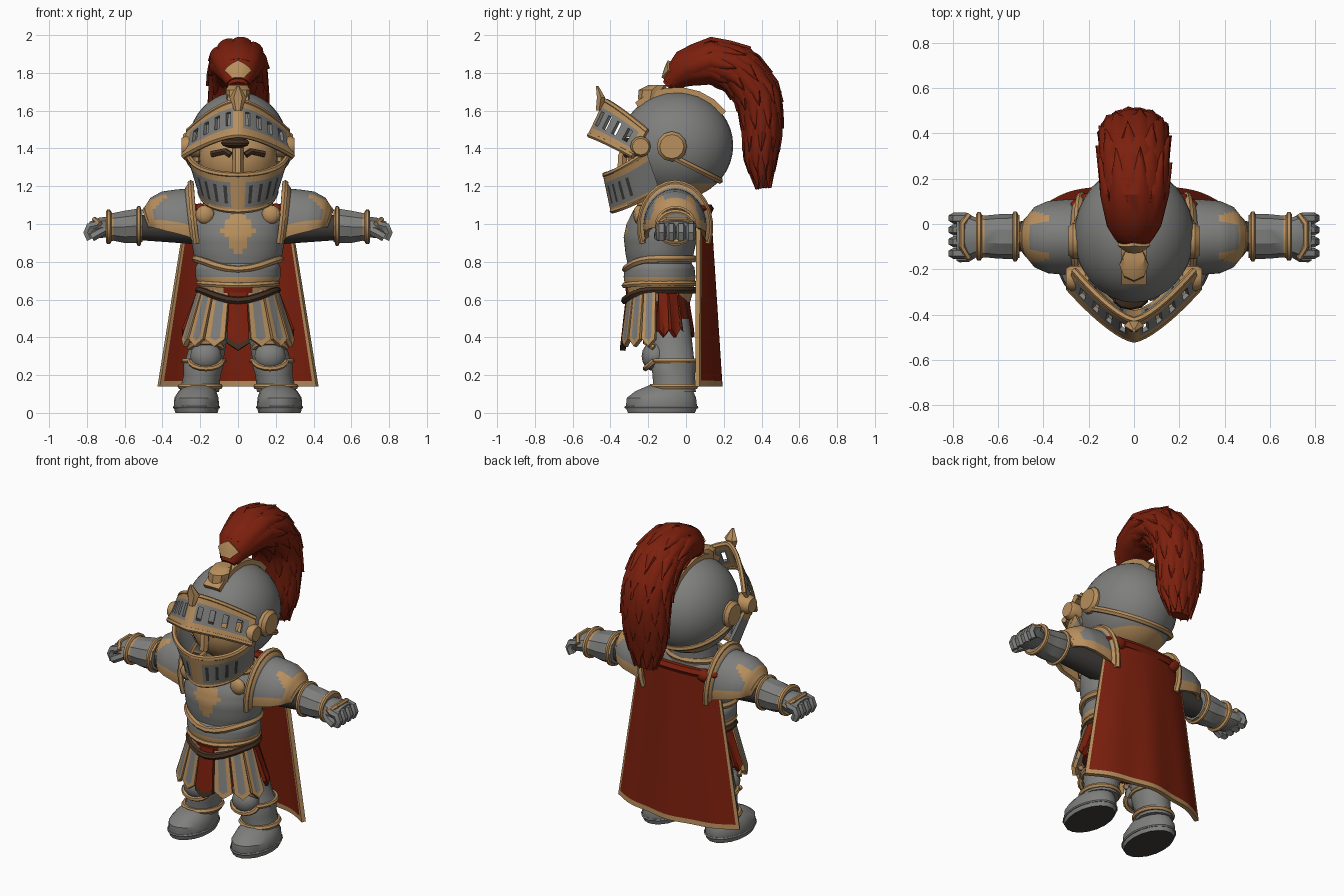
import bpy, bmesh
from math import sin, cos, pi, radians, sqrt
from mathutils import Vector

if "Cube" in bpy.data.objects:
    bpy.data.objects.remove(bpy.data.objects["Cube"])
made = []


def material(name, rgb):
    m = bpy.data.materials.new(name)
    m.use_nodes = True
    m.diffuse_color = (*rgb, 1)
    m.node_tree.nodes["Principled BSDF"].inputs["Base Color"].default_value = (*rgb, 1)
    return m


STEEL = material("steel grey", (.21, .21, .205))
GOLD = material("tan gold", (.48, .275, .11))
RED = material("deep red", (.2, .014, .004))
BROWN = material("dark brown", (.06, .03, .015))
DARK = material("dark grey", (.05, .047, .043))


def add(name, data, mats):
    ob = bpy.data.objects.new(name, data)
    bpy.context.collection.objects.link(ob)
    for m in mats:
        data.materials.append(m)
    made.append(ob)
    return ob


def surf(name, fs, nu, nv, mats, rule=None, thick=0, cap=None):
    """Grid surfaces f(u in -1..1, v in 0..1); rule gives a material index, or None for a hole."""
    bm = bmesh.new()
    for f in fs if isinstance(fs, list) else [fs]:
        g = [[bm.verts.new(f(2 * i / nu - 1, j / nv)) for i in range(nu + 1)] for j in range(nv + 1)]
        for j in range(nv):
            for i in range(nu):
                u, v = (2 * i + 1) / nu - 1, (j + .5) / nv
                idx = rule(u, v, Vector(f(u, v))) if rule else 0
                if idx is not None:
                    q = bm.faces.new((g[j][i], g[j][i + 1], g[j + 1][i + 1], g[j + 1][i]))
                    q.material_index = idx
    bmesh.ops.delete(bm, geom=[v for v in bm.verts if not v.link_faces], context='VERTS')
    bmesh.ops.remove_doubles(bm, verts=bm.verts, dist=.0005)
    if cap is not None:
        for q in bmesh.ops.holes_fill(bm, edges=bm.edges, sides=0)["faces"]:
            q.material_index = cap
    bmesh.ops.recalc_face_normals(bm, faces=bm.faces)
    me = bpy.data.meshes.new(name)
    bm.to_mesh(me)
    bm.free()
    ob = add(name, me, mats)
    if thick:
        mod = ob.modifiers.new("thickness", 'SOLIDIFY')
        mod.thickness, mod.offset = thick, 0
    return ob


def at(rows, v):
    k = v * (len(rows) - 1)
    i = min(int(k), len(rows) - 2)
    return [a + (b - a) * (k - i) for a, b in zip(rows[i], rows[i + 1])]


def loft(name, rows, mats, axis='z', s=1, n=16, sub=1, rule=None, cap=0):
    """Stacked ellipses: position, two radii, two centre coordinates."""
    def f(u, v):
        p, ra, rb, ca, cb = at(rows, v)
        a, b = ca + ra * cos(pi * u), cb + rb * sin(pi * u)
        return (a * s, b, p) if axis == 'z' else (p * s, a, b)
    return surf(name, f, n, (len(rows) - 1) * sub, mats, rule, cap=cap)


def ball(name, c, r, mats, nu=20, nv=12, rule=None):
    return surf(name, lambda u, v: (c[0] + r[0] * sin(pi * v) * sin(pi * u),
                                    c[1] - r[1] * sin(pi * v) * cos(pi * u),
                                    c[2] + r[2] * cos(pi * v)), nu, nv, mats, rule)


def tube(name, pts, r, mat, closed=False):
    cu = bpy.data.curves.new(name, 'CURVE')
    cu.dimensions, cu.bevel_depth, cu.bevel_resolution, cu.use_fill_caps = '3D', r, 1, True
    sp = cu.splines.new('POLY')
    sp.points.add(len(pts) - 1)
    for p, co in zip(sp.points, pts):
        p.co = (*co, 1)
    sp.use_cyclic_u = closed
    return add(name, cu, [mat])


def hoop(name, row, r, mat, axis='z', s=1, dip=0):
    p, ra, rb, ca, cb = row
    pts = []
    for i in range(24):
        c, d = cos(i * pi / 12), sin(i * pi / 12)
        if axis == 'z':
            pts.append(((ca + ra * c) * s, cb + rb * d, p - dip * max(0, -d) ** 3))
        else:
            pts.append((p * s, ca + ra * c, cb + rb * d))
    return tube(name, pts, r, mat, True)


# Helmet dome with face opening
def dome_rule(u, v, co):
    if co.y < -.2 and co.z < 1.48 and abs(co.x) < .21:
        return None
    return 1 if v > .75 else 0


ball("helmet_dome", (0, -.05, 1.415), (.265, .3, .285), [STEEL, GOLD], 32, 20, dome_rule)
ball("face", (0, -.12, 1.35), (.21, .19, .2), [GOLD])
for s, side in ((1, "left"), (-1, "right")):
    tube("brow_" + side, [(s * .04, -.315, 1.365), (s * .07, -.305, 1.385), (s * .14, -.275, 1.37)], .018, BROWN)
    tube("cheek_trim_" + side, [(s * .2, -.23, 1.46), (s * .225, -.22, 1.4), (s * .22, -.22, 1.33)], .018, GOLD)
tube("nose_plate", [(0, -.31, 1.42), (0, -.335, 1.36), (0, -.34, 1.27)], .028, GOLD)
ball("hair_tuft", (-.015, -.33, 1.43), (.08, .05, .03), [BROWN], 10, 6)

rim = []
for i in range(21):
    a, y = radians(-100 + 10 * i), 0
    for _ in range(8):
        z = 1.32 - .5 * y
        c = sqrt(1 - ((z - 1.415) / .285) ** 2)
        y = -.05 + .3 * c * cos(a)
    rim.append((.27 * c * sin(a), y, z))
tube("helmet_back_rim", rim, .018, GOLD)
surf("crown_ridge", lambda u, v: (.055 * u, -.05 + .31 * sin(1.7 * v - .75), 1.415 + .295 * cos(1.7 * v - .75)),
     2, 6, [GOLD], thick=.03)
loft("plume_socket", [(1.66, .06, .065, 0, -.19), (1.71, .065, .07, 0, -.18), (1.735, .05, .05, 0, -.15)], [GOLD], n=8)


# Raised visor and lower face guard
def between(lo, hi, power, zpower):
    def f(u, v):
        x, y, z, dy, dz = (a + (b - a) * v for a, b in zip(lo, hi))
        w = abs(u)
        return (x * sin(u * pi / 2) if zpower > 1.8 else x * u, y + dy * w ** power, z + dz * w ** zpower)
    return f


def visor_rule(u, v, co):
    k = int(abs(u) * 24)
    if v < .2 or v > .8 or k < 2 or k > 21:
        return 1
    return None if k % 5 > 2 and .3 < v < .7 else 0


def guard_rule(u, v, co):
    k = int(abs(u) * 20)
    if v < .1 or v > .8 or k < 2:
        return 1
    return 2 if k % 3 == 0 and k < 13 and .15 < v < .75 else 0


visor = between((.29, -.51, 1.47, .23, -.11), (.265, -.425, 1.65, .22, -.16), 1.4, 1.6)
guard = between((.2, -.39, 1.07, .25, .11), (.262, -.43, 1.26, .22, .12), 1.6, 2)
surf("visor", visor, 48, 10, [STEEL, GOLD], visor_rule, .02)
surf("face_guard", guard, 40, 10, [STEEL, GOLD, DARK], guard_rule, .02)
for part, f in (("visor", visor), ("guard", guard)):
    for v, edge in ((0, "lower"), (1, "upper")):
        tube(f"{part}_{edge}_trim", [f(i / 12, v) for i in range(-12, 13)], .015, GOLD)
loft("visor_crest", [(1.6, .02, .02, 0, -.46), (1.67, .045, .025, 0, -.45), (1.73, .008, .008, 0, -.47)], [GOLD], n=6)
for s, side in ((1, "left"), (-1, "right")):
    for part, y, r, x in (("ear_disc", -.075, .08, .29), ("visor_pivot", -.24, .055, .3)):
        loft(f"{part}_{side}", [(.2, r, r, y, 1.41), (x - .02, r, r, y, 1.41), (x, r * .8, r * .8, y, 1.41)],
             [GOLD], 'x', s, 12)

# Plume: y, z, thickness, width along the arc
ARC = [(-.1, 1.73, .03, .045), (-.01, 1.82, .09, .11), (.13, 1.865, .11, .135), (.28, 1.82, .115, .14),
       (.385, 1.68, .11, .14), (.405, 1.51, .095, .135), (.395, 1.34, .075, .115), (.41, 1.19, .03, .06)]


def plume(t, th, scale=1):
    y, z, r, w = at(ARC, min(t, 1))
    a, b = at(ARC, max(t - .07, 0)), at(ARC, min(t + .07, 1))
    d = Vector((b[0] - a[0], b[1] - a[1])).normalized()
    k = r * scale * sin(th)
    return (w * scale * cos(th), y - d.y * k, z + d.x * k)


def feather(t, th):
    return lambda u, v: plume(t + .4 * v, th + .42 * u * (1 - v ** 3), .95 + .2 * v * (1 - .5 * u * u))


surf("plume_core", lambda u, v: plume(v, pi * u), 24, 21, [RED], cap=0)
surf("plume_feathers", [feather(.02 + .1 * i, 2 * pi * (k + i % 2 / 2) / 9) for i in range(7) for k in range(9)],
     4, 6, [RED], thick=.018)
surf("plume_leaf", lambda u, v: plume(.02 + .085 * v * (1 - .35 * abs(u)), pi / 2 + u * (.5 + .35 * v), 1.12),
     6, 6, [GOLD], thick=.025)

# Torso, belt and neck
TORSO = [(.58, .2, .16, 0, -.14), (.65, .2, .18, 0, -.14), (.72, .225, .19, 0, -.14), (.77, .225, .185, 0, -.14),
         (.79, .215, .17, 0, -.14), (.84, .235, .18, 0, -.14), (.93, .25, .195, 0, -.135), (1.0, .245, .185, 0, -.13),
         (1.07, .2, .16, 0, -.12), (1.13, .13, .11, 0, -.1)]


def torso_rule(u, v, co):
    if co.y < -.15 and abs(co.x) < .08 and co.z < .67:
        return 2
    emblem = co.y < -.15 and abs(co.x) < .1 - abs(co.z - .965) * .8
    return 1 if emblem or co.z < .715 else 0


loft("torso_armour", TORSO, [STEEL, GOLD, RED], n=64, sub=3, rule=torso_rule)
hoop("chest_band", (.815, .225, .18, 0, -.14), .02, GOLD, dip=.055)
hoop("belt_trim", (.685, .208, .185, 0, -.14), .016, GOLD, dip=.01)
hoop("belt", (.65, .208, .185, 0, -.14), .02, BROWN, dip=.055)
hoop("collar", (1.1, .17, .14, 0, -.1), .02, GOLD)
loft("neck", [(1.05, .15, .13, 0, -.08), (1.22, .14, .13, 0, -.07)], [STEEL])


# Skirt strips around the hips
def strip(deg, half, low):
    def f(u, v):
        a = radians(deg + half * u)
        return (sin(a) * (.205 + .085 * v), -.15 - cos(a) * (.15 + .035 * v),
                .65 - (.65 - low) * v - .04 * v * (1 - abs(u)))
    return f


def trim(u, v, co):
    return 1 if abs(u) > .5 or v > .85 else 0


loft("under_skirt", [(.43, .24, .155, 0, -.14), (.64, .19, .15, 0, -.14)], [RED], n=24)
surf("steel_skirt_strips", [strip(s * d, 11.5, .39) for s in (1, -1) for d in (25, 50, 75)],
     8, 10, [STEEL, GOLD], trim, .022)
surf("red_skirt_strips", [strip(100 + 20 * i, 9, .44) for i in range(9)], 4, 6, [RED], thick=.02)
surf("front_strip", strip(0, 12, .37), 6, 10, [RED, BROWN], lambda u, v, co: int(v > .9), .03)

# Cape with border
surf("cape", lambda u, v: ((.27 + .15 * v) * u, .065 + (1 - u * u) * (.055 + .055 * v) + .006 * v * cos(9 * u),
                           1.08 - .94 * v), 48, 32, [RED, GOLD],
     lambda u, v, co: 1 if abs(u) > .94 or v > .96 else 0, .025)
tube("cape_collar", [(.26 * sin(i * pi / 12), .07 + .05 * cos(i * pi / 12), 1.08) for i in range(-6, 7)], .028, RED)


# Shoulder shell wrapped around the arm, higher at its outer end
SHOULDER = [(.25, .23), (.275, .19), (.33, .185), (.4, .175), (.455, .145), (.49, .09)]


def shoulder(s):
    def f(u, v):
        x, r = at(SHOULDER, v)
        a = radians(112 - 24 * v) * u
        return (s * (x - .03 * u * u), -.058 + (.8 + .08 * v) * r * sin(a), .985 + r * cos(a))
    return f


def shoulder_rule(u, v, co):
    accent = .25 < abs(u) < .6 and v > .5 and abs(u) < v - .2
    return 1 if v < .14 or v > .8 or abs(u) > .82 or accent else 0


# Arms and legs
for s, side in ((1, "left"), (-1, "right")):
    surf("shoulder_plate_" + side, shoulder(s), 32, 15, [STEEL, GOLD], shoulder_rule, .024)
    tube("shoulder_collar_" + side, [shoulder(s)(i / 8, 0) for i in range(-8, 9)], .018, GOLD)
    tube("shoulder_rim_" + side, [shoulder(s)(i / 8, 1) for i in range(-8, 9)], .016, GOLD)
    ball("chest_stud_" + side, (s * .175, -.25, 1.05), (.05, .03, .05), [GOLD], 12, 8)
    ball("cape_knot_" + side, (s * .2, .1, 1.07), (.05, .04, .04), [RED], 10, 6)
    loft("upper_arm_" + side, [(.18, .09, .09, -.055, .98), (.53, .065, .065, -.055, .98)], [DARK], 'x', s, 12)
    loft("forearm_" + side, [(.505, .095, .09, -.055, .99), (.535, .1, .095, -.055, .99), (.6, .098, .09, -.055, .985),
                             (.66, .092, .077, -.055, .985), (.69, .1, .082, -.055, .985)],
         [STEEL, GOLD], 'x', s, 10, rule=lambda u, v, co: 1 if v < .25 or v > .75 else 0)
    hoop("elbow_band_" + side, (.525, .1, .095, -.055, .99), .012, GOLD, 'x', s)
    hoop("wrist_band_" + side, (.685, .095, .08, -.055, .985), .014, GOLD, 'x', s)
    loft("hand_" + side, [(.68, .075, .055, -.055, .985), (.73, .098, .058, -.055, .98), (.785, .09, .045, -.05, .97)],
         [STEEL], 'x', s, 10)
    for k in range(4):
        y = -.13 + .052 * k
        tube(f"finger_{k + 1}_{side}", [(s * .74, y, .995), (s * .785, y, .985), (s * .797, y, .955), (s * .78, y, .92)],
             .025, STEEL)
    tube("thumb_" + side, [(s * .7, -.12, .97), (s * .74, -.145, .95), (s * .775, -.145, .93)], .025, STEEL)
    tube("hand_trim_" + side, [(s * .73, -.15, 1.0), (s * .76, -.1, 1.025), (s * .76, 0, 1.025), (s * .73, .04, 1.0)],
         .014, GOLD)

    loft("leg_" + side, [(.5, .085, .1, .13, -.08), (.38, .095, .11, .155, -.075), (.29, .1, .115, .175, -.07),
                         (.27, .11, .125, .18, -.065), (.2, .098, .115, .19, -.065), (.11, .105, .115, .205, -.06)],
         [STEEL], s=s, n=14)
    ball("knee_cap_" + side, (s * .17, -.165, .3), (.085, .07, .08), [STEEL], 14, 8)
    for part, z, tilt in (("lower", .275, -.04), ("upper", .345, .03)):
        tube(f"knee_{part}_trim_{side}", [(s * (.17 + .085 * sin(i * pi / 8)), -.17 - .045 * cos(i * pi / 8),
                                           z + tilt * cos(i * pi / 8)) for i in range(-4, 5)], .015, GOLD)
    hoop("knee_band_" + side, (.275, .108, .122, .18, -.065), .014, GOLD, s=s)
    hoop("ankle_band_" + side, (.14, .104, .115, .2, -.065), .016, GOLD, s=s)
    loft("boot_" + side, [(0, .112, .18, .22, -.13), (.03, .12, .192, .22, -.13), (.08, .117, .186, .22, -.13),
                          (.115, .1, .155, .215, -.115), (.145, .075, .11, .205, -.09)],
         [STEEL, DARK], s=s, n=18, cap=1)
    hoop("sole_edge_" + side, (.03, .117, .188, .22, -.13), .008, STEEL, s=s)

# Turn curves into meshes and shade by angle
bpy.context.view_layer.update()
bpy.ops.object.select_all(action='DESELECT')
for ob in made:
    ob.select_set(True)
bpy.context.view_layer.objects.active = next(o for o in made if o.type == 'CURVE')
bpy.ops.object.convert(target='MESH')
bpy.ops.object.shade_smooth_by_angle(angle=radians(32))
